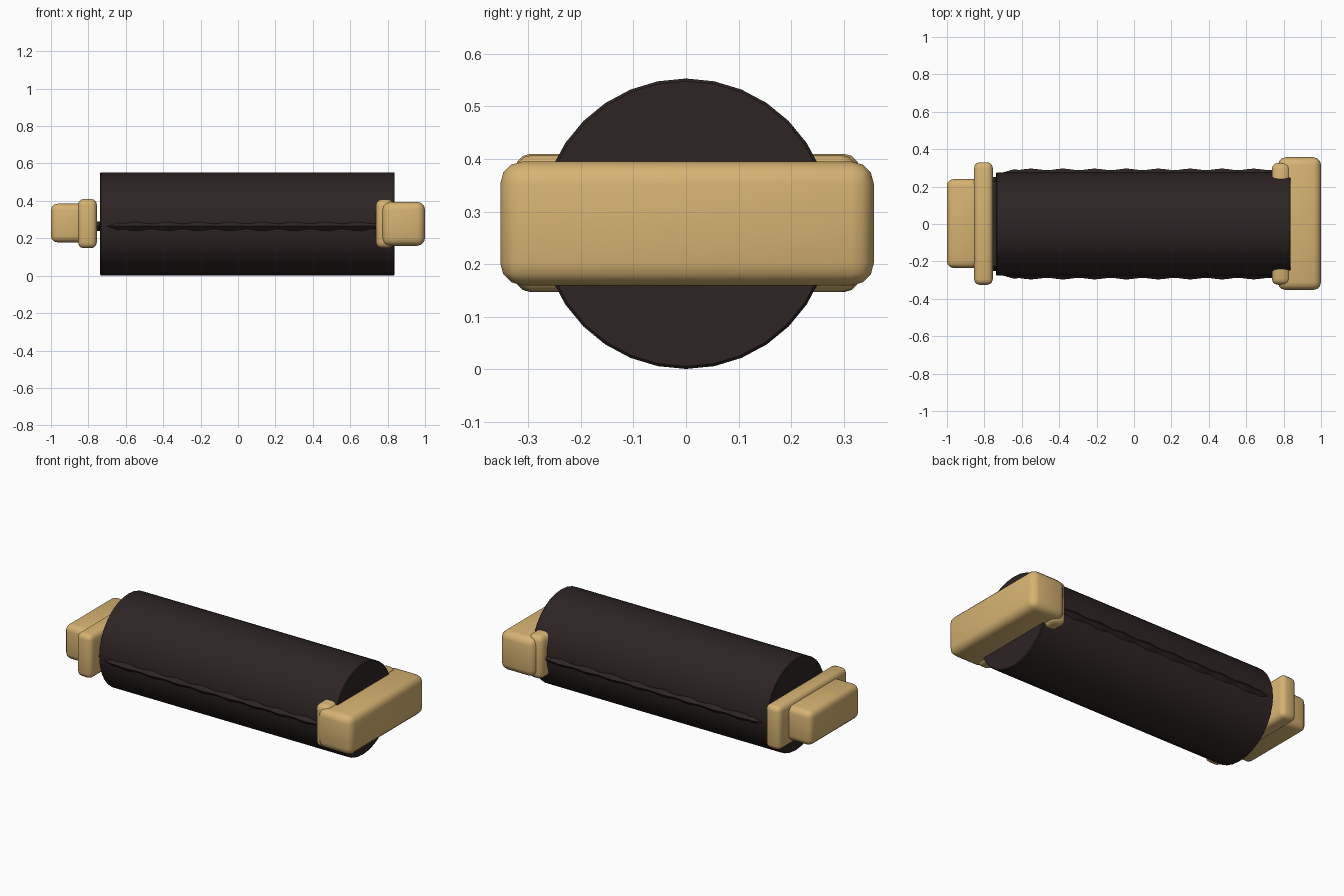
import bpy, bmesh, math

if "Cube" in bpy.data.objects:
    bpy.data.objects.remove(bpy.data.objects["Cube"])


def material(name, rgb):
    m = bpy.data.materials.new(name)
    m.diffuse_color = (*rgb, 1)
    m.use_nodes = True
    m.node_tree.nodes["Principled BSDF"].inputs["Base Color"].default_value = m.diffuse_color
    return m


GOLD = material("warm_gold", (0.67, 0.45, 0.17))
BROWN = material("dark_brown", (0.027, 0.018, 0.0175))
MID_Z = 0.277


def finish(name, bm, mat, angle=35):
    bmesh.ops.recalc_face_normals(bm, faces=bm.faces)
    me = bpy.data.meshes.new(name)
    bm.to_mesh(me)
    bm.free()
    me.materials.append(mat)
    ob = bpy.data.objects.new(name, me)
    bpy.context.collection.objects.link(ob)
    bpy.ops.object.select_all(action='DESELECT')
    bpy.context.view_layer.objects.active = ob
    ob.select_set(True)
    bpy.ops.object.shade_smooth_by_angle(angle=math.radians(angle))
    return ob


def loft(bm, rings):
    """Join closed rings of points into a capped solid."""
    loops = [[bm.verts.new(p) for p in r] for r in rings]
    n = len(loops[0])
    for a, b in zip(loops, loops[1:]):
        for i in range(n):
            bm.faces.new((a[i], a[(i + 1) % n], b[(i + 1) % n], b[i]))
    bm.faces.new(loops[0])
    bm.faces.new(loops[-1])


def rounded_block(name, x, y, z, bevel):
    bm = bmesh.new()
    bmesh.ops.create_cube(bm, size=1)
    for v in bm.verts:
        for i, (lo, hi) in enumerate((x, y, z)):
            v.co[i] = (lo + hi) / 2 + v.co[i] * (hi - lo)
    bmesh.ops.bevel(bm, geom=bm.edges[:], offset=bevel, segments=3,
                    profile=0.5, affect='EDGES')
    return finish(name, bm, GOLD, 40)


# main roller with a tiny chamfer at each end
bm = bmesh.new()
rings = []
for x, r in ((-0.737, 0.271), (-0.733, 0.276), (0.833, 0.276), (0.838, 0.271)):
    rings.append([(x, r * math.sin(i * math.tau / 32),
                   MID_Z + r * math.cos(i * math.tau / 32)) for i in range(32)])
loft(bm, rings)
finish("roller", bm, BROWN)

# flat core with scalloped bevelled edges showing along both sides
bm = bmesh.new()
outline = [(-0.775, 0.25), (-0.74, 0.25), (-0.72, 0.27), (-0.64, 0.293)]
steps = 64
for i in range(1, steps + 1):
    x = -0.64 + 1.44 * i / steps
    outline.append((x, 0.292 + 0.004 * math.cos((x + 0.55) * math.tau / 0.17)))
rings = []
for x, w in outline:
    e, t = w - 0.024, 0.025
    zc = MID_Z - 0.012
    rings.append([(x, w, zc), (x, e, zc + t), (x, -e, zc + t),
                  (x, -w, zc), (x, -e, zc - t), (x, e, zc - t)])
loft(bm, rings)
finish("core_plate", bm, BROWN, 20)

# end fittings
rounded_block("right_cap", (0.77, 1.0), (-0.353, 0.357), (0.16, 0.395), 0.042)
rounded_block("right_collar", (0.737, 0.835), (-0.325, 0.327), (0.147, 0.408), 0.033)
rounded_block("left_collar", (-0.855, -0.755), (-0.325, 0.33), (0.147, 0.41), 0.03)
rounded_block("left_cap", (-1.0, -0.81), (-0.235, 0.24), (0.178, 0.385), 0.035)
